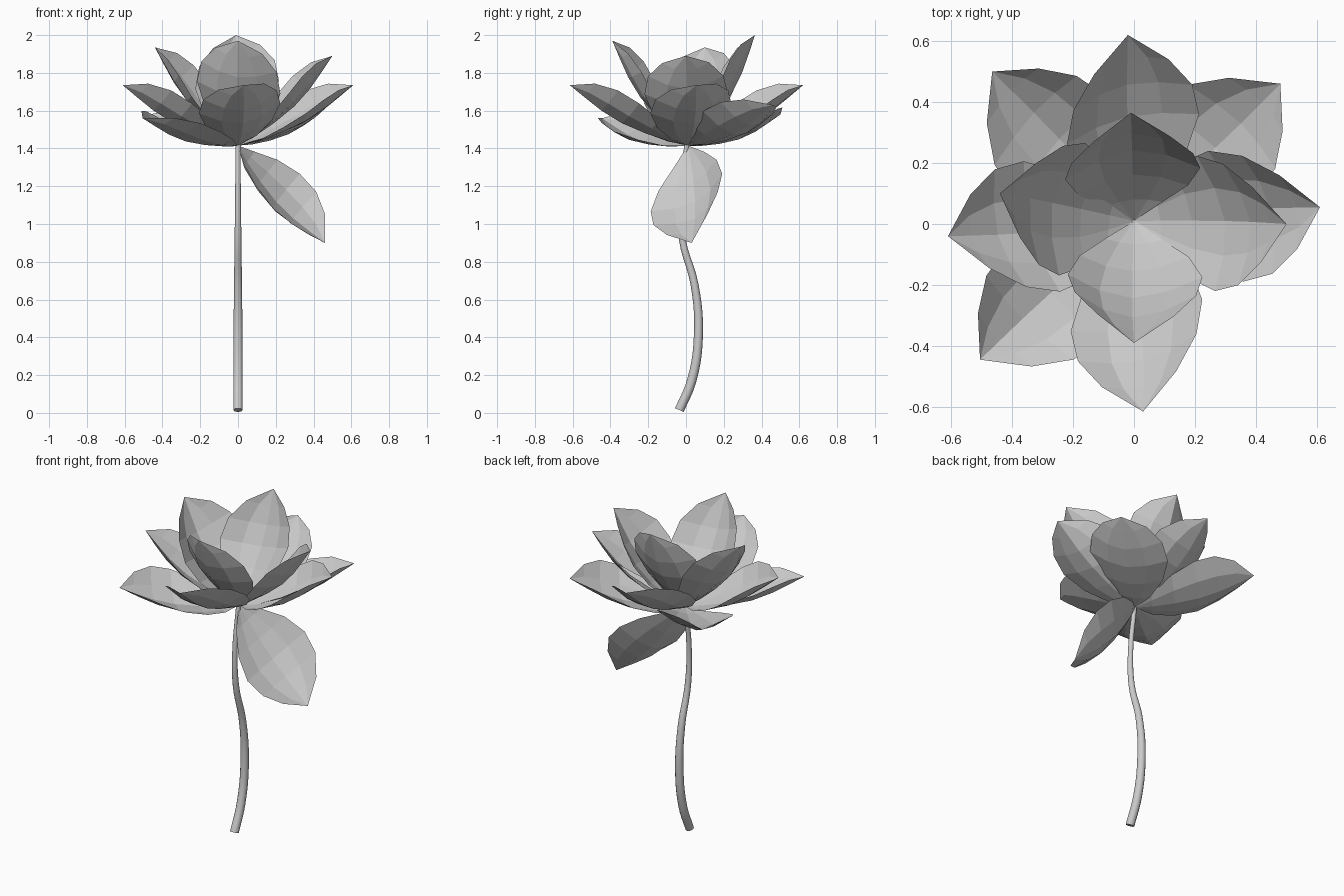
import bpy
import bmesh
from math import sin, pi, radians
from mathutils import Vector, Matrix

cube = bpy.data.objects.get("Cube")
if cube:
    bpy.data.objects.remove(cube, do_unlink=True)

# One plain grey material
grey = bpy.data.materials.new("light_grey")
grey.use_nodes = True
tone = (0.6, 0.6, 0.6, 1)
grey.diffuse_color = tone
grey.node_tree.nodes["Principled BSDF"].inputs["Base Color"].default_value = tone

BASE = Vector((0, 0.01, 1.415))

# Petal profile: position along the rib, half width, rib sag, edge height
PROFILE = [
    (0.14, 0.095, -0.025, -0.005),
    (0.32, 0.18, -0.045, 0.015),
    (0.52, 0.222, -0.055, 0.035),
    (0.70, 0.2, -0.045, 0.05),
    (0.86, 0.125, -0.022, 0.042),
]
ACROSS = (1, 0.5, 0, -0.5, -1)


def petal(name, tip, roll=0):
    """Cupped, slightly lopsided blade; positive roll lifts its left edge."""
    reach = Vector(tip) - BASE
    along = reach.normalized()
    turn = Matrix.Rotation(radians(roll), 3, along)
    side = turn @ Vector((0, 0, 1)).cross(reach).normalized()
    up = along.cross(side)
    bm = bmesh.new()
    root = bm.verts.new(BASE)
    end = bm.verts.new(BASE + reach)
    rows = []
    for t, half, sag, edge in PROFILE:
        row = []
        for v in ACROSS:
            height = sag + (edge - sag) * abs(v) ** 1.7
            shift = -0.025 * v * sin(pi * t)
            point = BASE + reach * t + along * shift
            row.append(bm.verts.new(point + side * half * v + up * height))
        rows.append(row)
    for i in range(len(ACROSS) - 1):
        bm.faces.new((root, rows[0][i + 1], rows[0][i]))
        for a, b in zip(rows, rows[1:]):
            bm.faces.new((a[i], a[i + 1], b[i + 1], b[i]))
        bm.faces.new((rows[-1][i], rows[-1][i + 1], end))
    mesh = bpy.data.meshes.new(name)
    bm.to_mesh(mesh)
    bm.free()
    mesh.materials.append(grey)
    bpy.context.collection.objects.link(bpy.data.objects.new(name, mesh))


# Upright inner ring
petal("inner_petal_front", (0, -0.39, 1.97), -6)
petal("inner_petal_back", (-0.01, 0.365, 2.0))
petal("inner_petal_right", (-0.44, 0.1, 1.935), -5)
petal("inner_petal_left", (0.5, 0, 1.89), 6)

# Spreading outer ring
petal("outer_petal_front", (0.03, -0.615, 1.735), 11)
petal("outer_petal_back", (-0.02, 0.62, 1.735), 11)
petal("outer_petal_left", (0.61, 0.055, 1.735), 11)
petal("outer_petal_right", (-0.61, -0.04, 1.735), 11)

# Low diagonal petals
petal("low_petal_back_left", (0.48, 0.46, 1.63), -8)
petal("low_petal_back_right", (-0.465, 0.5, 1.58), -8)
petal("low_petal_front_right", (-0.505, -0.445, 1.56), -8)

# Hanging leaf
petal("leaf", (0.46, 0.03, 0.9), 33)

# Curved, tapering stem: y, z, radius
STEM = [
    (-0.035, 0.015, 0.025),
    (0.03, 0.17, 0.025),
    (0.066, 0.42, 0.024),
    (0.045, 0.68, 0.021),
    (-0.02, 0.92, 0.018),
    (-0.03, 1.15, 0.015),
    (0.005, 1.42, 0.013),
]
curve = bpy.data.curves.new("stem_path", "CURVE")
curve.dimensions = "3D"
curve.bevel_depth = 1.0
curve.bevel_resolution = 4
curve.resolution_u = 5
curve.use_fill_caps = True
spline = curve.splines.new("BEZIER")
spline.bezier_points.add(len(STEM) - 1)
for p, (y, z, r) in zip(spline.bezier_points, STEM):
    p.co = (0, y, z)
    p.radius = r
    p.handle_left_type = p.handle_right_type = "AUTO"
curve.materials.append(grey)
stem = bpy.data.objects.new("stem", curve)
bpy.context.collection.objects.link(stem)
bpy.ops.object.select_all(action="DESELECT")
stem.select_set(True)
bpy.context.view_layer.objects.active = stem
bpy.ops.object.convert(target="MESH")
bpy.ops.object.shade_smooth_by_angle(angle=radians(45))
